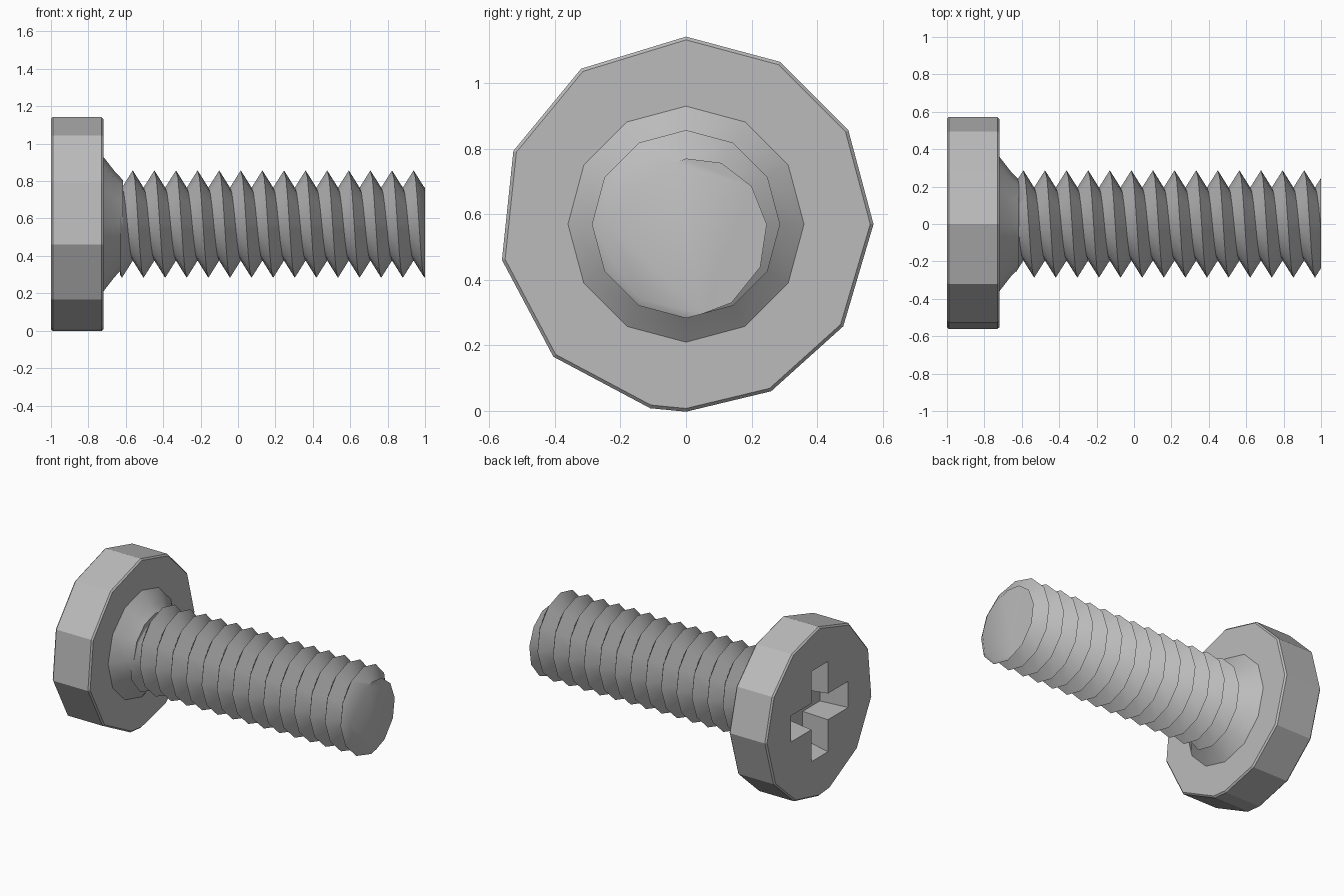
import bpy, bmesh
from math import radians, cos, sin, pi

cube = bpy.data.objects.get("Cube")
if cube:
    bpy.data.objects.remove(cube)

AXIS_Z = 0.57
steel = bpy.data.materials.new("grey steel")
steel.use_nodes = True
GREY = (0.5, 0.5, 0.5, 1)
steel.diffuse_color = GREY
steel.node_tree.nodes["Principled BSDF"].inputs["Base Color"].default_value = GREY


def finish(bm, name, smooth=None):
    bmesh.ops.recalc_face_normals(bm, faces=bm.faces)
    mesh = bpy.data.meshes.new(name)
    bm.to_mesh(mesh)
    bm.free()
    mesh.materials.append(steel)
    ob = bpy.data.objects.new(name, mesh)
    bpy.context.collection.objects.link(ob)
    bpy.ops.object.select_all(action='DESELECT')
    ob.select_set(True)
    bpy.context.view_layer.objects.active = ob
    if smooth:
        bpy.ops.object.shade_smooth_by_angle(angle=smooth)
    return ob


def loft(sections):
    """Skin (x, outline) sections along the screw axis and cap both ends."""
    bm = bmesh.new()
    rings = [[bm.verts.new((x, y, AXIS_Z + z)) for y, z in pts] for x, pts in sections]
    for a, b in zip(rings, rings[1:]):
        for i in range(len(a)):
            j = (i + 1) % len(a)
            bm.faces.new((a[i], a[j], b[j], b[i]))
    bm.faces.new(rings[0])
    bm.faces.new(rings[-1])
    return bm


def ring(radius, angles):
    return [(radius * cos(radians(a)), radius * sin(radians(a))) for a in angles]


def cross(length, half):
    pts = []
    for i in range(4):
        c, s = round(cos(i * pi / 2)), round(sin(i * pi / 2))
        for y, z in ((length, -half), (length, half), (half, half)):
            pts.append((y * c - z * s, y * s + z * c))
    return pts


# Head: uneven polygon disc with thin chamfers
head_angles = [0, 30, 60, 90, 124, 157, 191, 225, 259, 270, 297, 327]
head = finish(loft([(-1, ring(0.562, head_angles)), (-0.99, ring(0.572, head_angles)),
                    (-0.73, ring(0.572, head_angles)), (-0.72, ring(0.562, head_angles))]), "head")

# Tapered cross recess in the head
cutter = finish(loft([(-1.02, cross(0.31, 0.09)), (-0.82, cross(0.26, 0.075))]), "recess_cutter")
cutter.hide_render = True
cut = head.modifiers.new("recess", 'BOOLEAN')
cut.operation = 'DIFFERENCE'
cut.solver = 'EXACT'
cut.object = cutter
bpy.context.view_layer.objects.active = head
bpy.ops.object.modifier_apply(modifier=cut.name)
bpy.data.objects.remove(cutter)

# Flared neck under the head
even = range(0, 360, 30)
finish(loft([(-0.74, ring(0.36, even)), (-0.72, ring(0.36, even)),
             (-0.66, ring(0.283, even)), (-0.615, ring(0.235, even))]), "neck", 0.6)

# Threaded shank: one helical strip of crests and roots, trimmed flat
PITCH, SIDES = 0.1155, 12
CREST, ROOT = 0.287, 0.195
bm = bmesh.new()
crests, roots = [], []
for k in range(-15 * SIDES, 3 * SIDES):
    a = 2 * pi * k / SIDES
    x = 0.91 + PITCH * k / SIDES
    for row, r, dx in ((crests, CREST, 0), (roots, ROOT, PITCH / 2)):
        row.append(bm.verts.new((x + dx, r * cos(a), AXIS_Z + r * sin(a))))
for i in range(len(crests) - SIDES - 1):
    bm.faces.new((crests[i], crests[i + 1], roots[i + 1], roots[i]))
    bm.faces.new((roots[i], roots[i + 1], crests[i + SIDES + 1], crests[i + SIDES]))
for x, direction in ((-0.63, -1), (1, 1)):
    geom = bm.verts[:] + bm.edges[:] + bm.faces[:]
    res = bmesh.ops.bisect_plane(bm, geom=geom, plane_co=(x, 0, 0),
                                 plane_no=(direction, 0, 0), clear_outer=True)
    rim = [e for e in res["geom_cut"] if isinstance(e, bmesh.types.BMEdge)]
    bmesh.ops.edgeloop_fill(bm, edges=rim)
finish(bm, "threaded_shank", 0.6)
